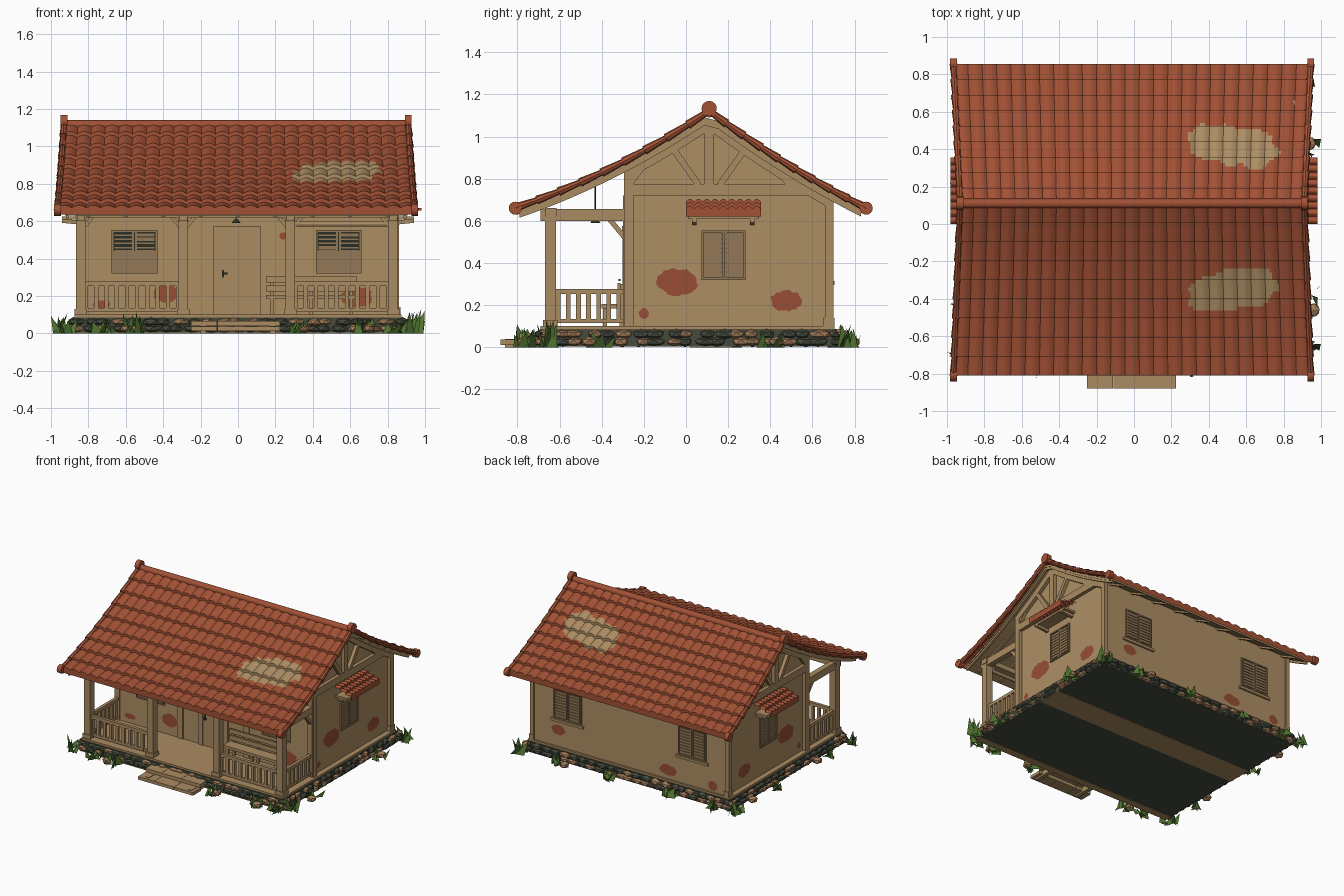
import bpy, bmesh, math, random
from mathutils import Vector, Matrix

random.seed(4)
if "Cube" in bpy.data.objects:
    bpy.data.objects.remove(bpy.data.objects["Cube"])


def material(name, rgb):
    m = bpy.data.materials.new(name)
    m.use_nodes = True
    m.diffuse_color = (*rgb, 1)
    m.node_tree.nodes["Principled BSDF"].inputs["Base Color"].default_value = (*rgb, 1)
    return m


PLASTER = material("tan plaster", (.42, .272, .127))
WOOD = material("pale wood", (.4, .258, .12))
SHUTTER = material("weathered wood", (.29, .19, .095))
ROOF = material("terracotta", (.365, .083, .036))
BRICK = material("exposed brick", (.31, .075, .035))
DARK = material("dark grey green", (.024, .028, .018))
STONE = material("mossy stone", (.062, .07, .046))
TANSTONE = material("tan stone", (.36, .2, .1))
GRASS = material("grass green", (.08, .175, .03))


def finish(name, bm, *mats, matrix=Matrix()):
    mesh = bpy.data.meshes.new(name)
    bm.to_mesh(mesh)
    bm.free()
    for m in mats:
        mesh.materials.append(m)
    ob = bpy.data.objects.new(name, mesh)
    ob.matrix_world = matrix
    bpy.context.collection.objects.link(ob)


def paint(verts, index):
    for v in verts:
        for f in v.link_faces:
            f.material_index = index


def box(bm, lo, hi, index=0):
    lo, hi = Vector(lo), Vector(hi)
    mat = Matrix.Translation((lo + hi) / 2) @ Matrix.Diagonal((*(hi - lo), 1))
    paint(bmesh.ops.create_cube(bm, size=1, matrix=mat)["verts"], index)


def aim(a, b):
    rot = (b - a).to_track_quat('Z', 'Y').to_matrix().to_4x4()
    return Matrix.Translation((a + b) / 2) @ rot


def beam(bm, a, b, w):
    a, b = Vector(a), Vector(b)
    bmesh.ops.create_cube(bm, size=1, matrix=aim(a, b) @ Matrix.Diagonal((w, w, (b - a).length, 1)))


def rod(bm, a, b, r1, r2, sides=12):
    a, b = Vector(a), Vector(b)
    bmesh.ops.create_cone(bm, cap_ends=True, segments=sides, radius1=r1, radius2=r2,
                          depth=(b - a).length, matrix=aim(a, b))


def prism(bm, outline, x0, x1):
    face = bm.faces.new([bm.verts.new((x0, y, z)) for y, z in outline])
    ext = bmesh.ops.extrude_face_region(bm, geom=[face])["geom"]
    bmesh.ops.translate(bm, vec=(x1 - x0, 0, 0), verts=[g for g in ext if isinstance(g, bmesh.types.BMVert)])
    bmesh.ops.recalc_face_normals(bm, faces=bm.faces)


# Curved roof slope, shared by everything under it
RIDGE = .11
RUN = {-1: .92, 1: .745}
SAG = {-1: .33, 1: .2}


def slope_z(side, f):
    return 1.11 - .46 * ((1 + SAG[side]) * f - SAG[side] * f * f)


def roof_z(y):
    side = -1 if y < RIDGE else 1
    return slope_z(side, abs(y - RIDGE) / RUN[side])


def span(y0, y1, n=24):
    return [y0 + (y1 - y0) * i / n for i in range(n + 1)]


def under(y0, y1, top, bottom):
    ys = span(y0, y1)
    return [(y, roof_z(y) - top) for y in ys] + [(y, roof_z(y) - bottom) for y in reversed(ys)]


# Overlapping barrel tiles: each row rises to its lower edge, then drops to the next
def tiles(name, place, cols, rows, bare=None, seg=6, steps=5):
    bm = bmesh.new()
    lines = [((r + j / steps) / rows, .002 + .02 * j / steps) for r in range(rows) for j in range(steps + 1)]
    lines.append((1, -.015))
    grid = []
    for f, lift in lines:
        row = []
        for i in range(cols * seg + 1):
            wave = .014 * abs(math.sin(math.pi * i / seg)) if lift > 0 else 0
            row.append(bm.verts.new(place(i / (cols * seg), f) + Vector((0, 0, lift + wave))))
        grid.append(row)
    for a, b in zip(grid, grid[1:]):
        for i in range(len(a) - 1):
            face = bm.faces.new((a[i], a[i + 1], b[i + 1], b[i]))
            face.material_index = int(bool(bare and bare(face.calc_center_median())))
    bm.normal_update()
    if sum(f.normal.z for f in bm.faces) < 0:
        bmesh.ops.reverse_faces(bm, faces=bm.faces)
    finish(name, bm, ROOF, PLASTER)


# Worn patch on each slope, leaning towards the ridge at its +x end
def bare_patch(c):
    x = (c.x - .53) / .24
    down = abs(c.y - RIDGE) - (.465 if c.y < RIDGE else .31) + .03 * x
    return x ** 4 + (down / .105) ** 2 < 1 + .12 * math.sin(c.x * 41) + .15 * math.sin(c.y * 70)


def slope(side):
    return lambda u, f: Vector((-.01 + (2 * u - 1) * (.92 + .035 * f), RIDGE + side * RUN[side] * f, slope_z(side, f)))


tiles("front_roof_tiles", slope(-1), 25, 9, bare_patch)
tiles("back_roof_tiles", slope(1), 25, 9, bare_patch)

bm = bmesh.new()
prism(bm, under(-.8, .845, .008, .024), -.925, .905)
finish("roof_soffit", bm, WOOD)

bm = bmesh.new()
for x in (-.92, .885):
    prism(bm, under(-.79, .83, .004, .042), x, x + .015)
for i in range(9):
    x = -.8 + .2 * i
    prism(bm, under(-.77, -.29, .02, .038), x - .012, x + .012)
    prism(bm, under(.69, .83, .02, .038), x - .012, x + .012)
finish("rafters", bm, WOOD)

# Ridge roll, verge rolls and their round end caps
bm = bmesh.new()
rod(bm, (-.93, RIDGE, 1.115), (.91, RIDGE, 1.115), .025, .025)
for s in (-1, 1):
    x = -.01 + s * .92
    rod(bm, (x - .018, RIDGE, 1.133), (x + .018, RIDGE, 1.133), .036, .036, 16)
    for side in (-1, 1):
        pts = [slope(side)((s + 1) / 2, i / 9) + Vector((0, 0, .012)) for i in range(10)]
        for a, b in zip(pts, pts[1:]):
            rod(bm, a, b, .014, .021, 8)
        e = pts[-1] - Vector((0, 0, .002))
        rod(bm, e - Vector((.018, 0, 0)), e + Vector((.018, 0, 0)), .031, .031, 16)
finish("ridge_and_verges", bm, ROOF)

# House body with gables
bm = bmesh.new()
prism(bm, [(-.29, .09), (.69, .09)] + [(y, roof_z(y) - .02) for y in span(.69, -.29)], -.835, .835)
finish("house_walls", bm, PLASTER)

# Timber frame on both gables
bm = bmesh.new()
for s in (-1, 1):
    x0, x1 = sorted((s * .83, s * .862))
    for y0, y1 in ((-.295, -.25), (.66, .7)):
        box(bm, (x0, y0, .1), (x1, y1, roof_z((y0 + y1) / 2) - .03))
    box(bm, (x0, .65, .1), (x1 + .006, .705, .14))
    box(bm, (x0, -.29, .72), (x1, .66, .775))
    box(bm, (x0, RIDGE - .022, .77), (x1, RIDGE + .022, 1.06))
    prism(bm, under(-.29, .69, .02, .08), x0, x1)
    for t in (-1, 1):
        beam(bm, (s * .846, RIDGE + t * .05, .77), (s * .846, RIDGE + t * .17, .94), .03)
        beam(bm, (s * .846, RIDGE + t * .38, .77), (s * .846, RIDGE + t * .28, .9), .026)
finish("gable_timbers", bm, WOOD)

# Porch floor, posts, beams and braces
bm = bmesh.new()
box(bm, (-.875, -.69, .08), (.875, .705, .1))
finish("floor_slab", bm, WOOD)
bm = bmesh.new()
POSTS = (-.84, -.293, .28, .83)
for x in POSTS:
    box(bm, (x - .026, -.67, .1), (x + .026, -.617, .63))
    box(bm, (x - .034, -.678, .1), (x + .034, -.609, .13))
    box(bm, (x - .022, -.69, .6), (x + .022, -.29, .655))
    box(bm, (x - .022, -.298, .1), (x + .022, -.285, .72))
    beam(bm, (x, -.29, .52), (x, -.365, .61), .024)
    for s in (-1, 1):
        if abs(x + s * .08) < .85:
            beam(bm, (x, -.643, .55), (x + s * .06, -.643, .62), .02)
box(bm, (-.87, -.67, .62), (.86, -.615, .66))
finish("porch_frame", bm, WOOD)


def railing(bm, a, b, n):
    a, b = Vector(a), Vector(b)
    for z, w in ((.265, .024), (.125, .02)):
        up = Vector((0, 0, z))
        beam(bm, a + up, b + up, w)
    for i in range(n):
        p = a.lerp(b, (i + .5) / n)
        box(bm, p + Vector((-.011, -.011, .12)), p + Vector((.011, .011, .26)))


bm = bmesh.new()
for x0, x1 in (POSTS[:2], POSTS[2:]):
    railing(bm, (x0, -.643, 0), (x1, -.643, 0), 10)
for x in (POSTS[0], POSTS[3]):
    railing(bm, (x, -.63, 0), (x, -.295, 0), 7)
finish("porch_railings", bm, WOOD)

# Wall spaces: local x runs along the wall, local -y points outward
WALLS = {n: Matrix.Translation(p) @ Matrix.Rotation(math.radians(a), 4, 'Z') for n, p, a in (
    ("front", (0, -.29, 0), 0), ("right", (.835, 0, 0), 90),
    ("back", (0, .69, 0), 180), ("left", (-.835, 0, 0), -90))}


# Shuttered window: a pair of louvred leaves, worn open at the top on the porch side
def window(name, wall, cx, half):
    bm = bmesh.new()
    box(bm, (cx - half, -.003, .325), (cx + half, .01, .545))
    if wall == "front":
        box(bm, (cx - half, -.004, .44), (cx + half, .01, .545), 1)
    for x in (cx - half, cx - .008, cx + .008, cx + half):
        box(bm, (x - .005, -.011, .32), (x + .005, .01, .553))
    for z in (.325, .548):
        box(bm, (cx - half, -.011, z - .005), (cx + half, .01, z + .005))
    if wall == "back":
        box(bm, (cx - .14, -.014, .295), (cx + .14, .01, .315), 2)
    for s in (-1, 1):
        for i in range(9):
            z, mid = .346 + i * .0225, cx + s * half / 2
            thin = .004 if wall == "front" and i > 4 and random.random() < .7 else .009
            box(bm, (mid - half / 2 + .01, -.009, z - thin), (mid + half / 2 - .01, 0, z + thin))
    finish(name, bm, SHUTTER, DARK, WOOD, matrix=WALLS[wall])


for wall, places, half in (("front", (-.553, .538), .117), ("right", (.178,), .1),
                           ("back", (-.54, .54), .115), ("left", (-.178,), .1)):
    for i, cx in enumerate(places):
        window(f"{wall}_window_{i + 1}", wall, cx, half)

# Patches of bare brick as thin plates
SIDE = [(-.04, .31, .1, .065), (.475, .22, .075, .05), (-.2, .16, .024, .026)]
BARE = {"front": [(-.385, .215, .07, .05), (-.73, .155, .05, .022), (.24, .52, .018, .02), (.635, .195, .085, .06)],
        "right": SIDE, "left": [(-x, z, w, h) for x, z, w, h in SIDE],
        "back": [(-.62, .23, .06, .04), (.33, .17, .075, .042), (.72, .15, .04, .038)]}
for wall, spots in BARE.items():
    bm = bmesh.new()
    for cx, cz, w, h in spots:
        ring = []
        for i in range(28):
            a, k = math.tau * i / 28, random.uniform(.88, 1.06)
            ring.append(bm.verts.new((cx + w * k * math.cos(a), -.004, cz + h * k * math.sin(a))))
        bm.faces.new(ring)
    finish(f"{wall}_bare_brick", bm, BRICK, matrix=WALLS[wall])

# Side awnings with brackets
for s, side in ((-1, "left"), (1, "right")):
    tiles(f"{side}_awning_tiles", lambda u, f: Vector((s * (.84 + .14 * f), .355 * u, .685 - .05 * f)), 9, 3)
    bm = bmesh.new()
    for y in (.04, .315):
        beam(bm, (s * .84, y, .592), (s * .94, y, .602), .022)
    box(bm, (s * .89 - .05, .01, .608), (s * .89 + .05, .345, .624))
    finish(f"{side}_awning_brackets", bm, WOOD)

# Door
bm = bmesh.new()
for x0, x1 in ((-.13, -.095), (.085, .12)):
    box(bm, (x0, -.012, .1), (x1, .01, .57))
box(bm, (-.13, -.013, .54), (.12, .01, .575))
box(bm, (-.095, -.006, .1), (.085, .01, .54))
box(bm, (-.085, -.012, .3), (-.075, -.005, .34), 1)
box(bm, (-.085, -.03, .315), (-.055, -.02, .325), 1)
finish("front_door", bm, WOOD, DARK, matrix=WALLS["front"])

# Bench against the front wall
bm = bmesh.new()
box(bm, (.15, -.4, .185), (.635, -.31, .205))
for z in (.235, .285):
    box(bm, (.15, -.325, z - .012), (.635, -.31, z + .02))
for x in (.18, .39, .605):
    box(bm, (x - .01, -.395, .1), (x + .01, -.375, .19))
    box(bm, (x - .01, -.315, .1), (x + .01, -.298, .3))
finish("bench", bm, WOOD)

# Hanging lamp and rolled blind
bm = bmesh.new()
rod(bm, (-.01, -.43, .61), (-.01, -.43, .8), .003, .003, 6)
rod(bm, (-.01, -.43, .59), (-.01, -.43, .61), .024, .01)
finish("porch_lamp", bm, DARK)
bm = bmesh.new()
rod(bm, (.3, -.64, .585), (.8, -.64, .585), .014, .014)
finish("rolled_blind", bm, WOOD)

# Entrance steps
bm = bmesh.new()
for x0, x1 in ((-.25, -.112), (-.11, .058), (.06, .225)):
    box(bm, (x0, -.88, .012), (x1, -.78, .036))
    box(bm, (x0, -.79, .04), (x1, -.69, .066))
for x in (-.2, .17):
    box(bm, (x, -.86, 0), (x + .03, -.7, .04))
finish("entrance_steps", bm, WOOD)

# Stone plinth with two courses of rubble
bm = bmesh.new()
box(bm, (-.885, -.695, .003), (.885, .715, .085))
finish("plinth_core", bm, STONE)
bm = bmesh.new()
for y0, y1 in ((-.7, -.64), (.02, .22)):
    box(bm, (-.885, y0, 0), (.885, y1, .004))
finish("underside_joists", bm, WOOD)


def stone(bm, p, size):
    mat = Matrix.Translation(p) @ Matrix.Rotation(random.uniform(-.2, .2), 4, 'Z') @ Matrix.Diagonal((*size, 1))
    verts = bmesh.ops.create_icosphere(bm, subdivisions=1, radius=1, matrix=mat)["verts"]
    paint(verts, int(random.random() < .42))


bm = bmesh.new()
for z in (.026, .062):
    for s in (-1, 1):
        for i in range(23):
            x = -.87 + i * .079 + random.uniform(-.02, .02)
            stone(bm, (x, .012 + s * .7, z), (random.uniform(.035, .06), .032, random.uniform(.02, .026)))
        for i in range(19):
            y = -.68 + i * .077 + random.uniform(-.02, .02)
            stone(bm, (s * .88, y, z), (.032, random.uniform(.035, .06), random.uniform(.02, .026)))
finish("plinth_stones", bm, STONE, TANSTONE)

bm = bmesh.new()
for x, y in ((.96, -.46), (.94, .43), (-.93, -.3), (-.6, -.765), (.35, -.765), (.7, -.765), (-.93, .5), (.5, .79)):
    stone(bm, (x, y, .026), (.036, .04, .026))
finish("loose_stones", bm, TANSTONE, TANSTONE)

# Grass tufts of broad flat blades, each with its own height
bm = bmesh.new()
TUFTS = [(-.94, -.72, .1), (-.72, -.75, .08), (-.56, -.76, .11), (.33, -.76, .08), (.66, -.76, .09), (.83, -.74, .08),
         (.93, -.66, .13), (.93, -.4, .07), (.93, .4, .07), (.92, .76, .1), (-.93, .72, .1), (-.93, -.42, .08),
         (-.93, .2, .07), (-.4, .76, .07), (.15, .76, .07), (.6, .76, .08), (-.75, .76, .08)]
for x, y, h in TUFTS:
    for i in range(7):
        p = Vector((x + random.uniform(-.045, .045), y + random.uniform(-.04, .04), 0))
        turn = random.uniform(0, math.tau)
        side = Vector((math.cos(turn), math.sin(turn), 0)) * random.uniform(.025, .04)
        tip = p + Vector((random.uniform(-.05, .05), random.uniform(-.04, .04), h * random.uniform(.6, 1.1)))
        blade = [bm.verts.new((max(-1, min(1, c.x)), c.y, c.z)) for c in (p - side, p + side, tip)]
        bm.faces.new(blade)
finish("grass_tufts", bm, GRASS)
